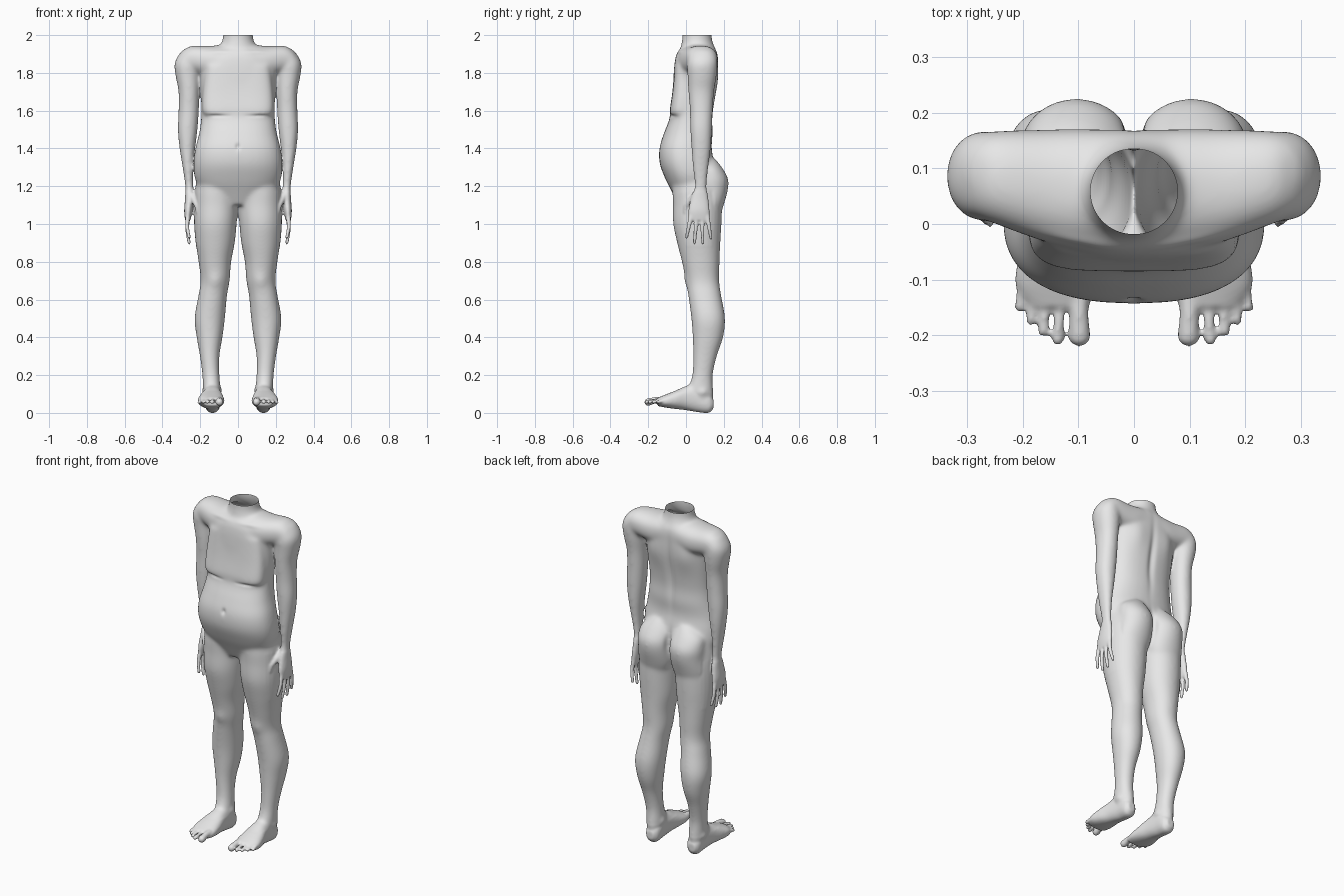
import bpy
import bmesh
import math
from mathutils import Matrix, Vector

default_cube = bpy.data.objects.get("Cube")
if default_cube:
    bpy.data.objects.remove(default_cube, do_unlink=True)

AXES = {"x": (0, 1, 2), "y": (1, 0, 2), "z": (2, 0, 1)}
clay = bmesh.new()


def catmull(a, b, c, d, t):
    """Smooth interpolation between b and c."""
    return b + 0.5 * t * (c - a + t * (2 * a - 5 * b + 4 * c - d + t * (3 * (b - c) + d - a)))


def refine(rings, steps=5):
    """Insert smooth in-between rings."""
    last = len(rings) - 1
    for i in range(last):
        near = [rings[max(0, min(last, i + k))] for k in (-1, 0, 1, 2)]
        for s in range(steps):
            yield [catmull(*values, s / steps) for values in zip(*near)]
    yield rings[last]


def loft(rings, axis="z", power=2.0, side=1, segments=32):
    """Closed skin over rings given as (position, low a, high a, low b, high b)."""
    along, first, second = AXES[axis]
    loops = []
    for pos, a0, a1, b0, b1 in refine(rings):
        loop = []
        for i in range(segments):
            angle = math.tau * i / segments
            c, s = math.cos(angle), math.sin(angle)
            co = Vector()
            co[along] = pos
            co[first] = (a0 + a1) / 2 + (a1 - a0) / 2 * math.copysign(abs(c) ** (2 / power), c)
            co[second] = (b0 + b1) / 2 + (b1 - b0) / 2 * math.copysign(abs(s) ** (2 / power), s)
            co.x *= side
            loop.append(clay.verts.new(co))
        loops.append(loop)
    for low, high in zip(loops, loops[1:]):
        for i in range(segments):
            j = (i + 1) % segments
            clay.faces.new((low[i], low[j], high[j], high[i]))
    clay.faces.new(loops[0])
    clay.faces.new(loops[-1])


def centred(rings):
    """Expand (z, half width, front, back) to full rings."""
    return [(z, -w, w, front, back) for z, w, front, back in rings]


def digit(joints, side):
    """Rounded finger or toe from a dense chain of balls (x, y, z, radius)."""
    for x, y, z, radius in refine(joints, steps=10):
        bmesh.ops.create_icosphere(clay, subdivisions=2, radius=radius,
                                   matrix=Matrix.Translation((x * side, y, z)))


# Torso with belly and pelvis
loft(centred([
    (1.94, .08, -.02, .15), (1.9, .16, -.05, .168), (1.84, .2, -.062, .17),
    (1.75, .2, -.068, .167), (1.62, .195, -.076, .147), (1.55, .196, -.09, .14),
    (1.48, .206, -.117, .142), (1.4, .226, -.141, .137), (1.32, .236, -.139, .15),
    (1.24, .228, -.11, .16), (1.17, .19, -.075, .15), (1.1, .08, -.04, .12)]), power=2.4)

# Flat chest plate
loft(centred([(1.84, .17, -.058, .1), (1.7, .187, -.072, .1),
              (1.6, .19, -.086, .1), (1.575, .178, -.082, .1)]), power=4)

# Neck
loft(centred([(2.05, .078, -.02, .135), (1.98, .081, -.02, .138),
              (1.94, .1, -.027, .15), (1.9, .13, -.03, .16)]))

# Shoulder yoke
half_yoke = [(.3, .02, .155, 1.81, 1.91), (.25, 0, .167, 1.8, 1.942),
             (.15, -.035, .17, 1.78, 1.942), (.06, -.045, .17, 1.79, 1.95)]
loft([(-r[0], *r[1:]) for r in half_yoke] + half_yoke[::-1], axis="x", power=2.3)

for side in (1, -1):
    # Leg
    loft([(1.3, .04, .2, -.04, .16), (1.2, 0, .225, -.07, .18), (1.1, 0, .232, -.069, .19),
          (1, .007, .232, -.068, .188), (.9, .017, .224, -.047, .182),
          (.8, .036, .209, -.022, .178), (.7, .044, .198, 0, .176),
          (.62, .058, .21, .012, .187), (.5, .069, .23, .028, .207),
          (.4, .082, .219, .035, .197), (.3, .098, .202, .038, .164),
          (.2, .098, .189, .033, .142), (.12, .092, .185, .012, .144),
          (.05, .1, .175, .03, .14)], side=side, power=2.1)
    # Buttock
    loft([(1.35, .05, .12, .1, .15), (1.3, .012, .19, .05, .19), (1.24, .002, .205, .04, .223),
          (1.18, .002, .205, .04, .222), (1.1, .008, .21, .05, .2),
          (1.04, .03, .2, .06, .18)], side=side)
    # Foot
    loft([(.146, .115, .158, .025, .07), (.12, .095, .175, 0, .11), (.06, .09, .18, .004, .15),
          (0, .084, .19, .014, .142), (-.06, .075, .207, .021, .116),
          (-.11, .072, .213, .028, .096), (-.15, .08, .19, .036, .08)],
         axis="y", side=side, power=2.3)
    # Toes
    for base, tip, end, radius in ((.1, .098, -.2, .021), (.132, .137, -.208, .0115),
                                   (.156, .163, -.193, .0105), (.178, .185, -.173, .01),
                                   (.199, .206, -.15, .01)):
        root = end + .075
        digit([(base, root, .066, radius),
               ((base + tip) / 2, (root + end) / 2, .066, radius * .85),
               (tip, end, .057, radius)], side)
    # Arm and palm
    loft([(1.92, .23, .295, .05, .14), (1.88, .21, .324, .015, .163), (1.84, .2, .337, .005, .167),
          (1.78, .2, .33, .008, .162), (1.7, .204, .315, .012, .149), (1.6, .207, .315, .02, .142),
          (1.5, .214, .319, .022, .138), (1.4, .226, .31, .028, .132), (1.3, .236, .294, .035, .12),
          (1.2, .236, .28, .045, .11), (1.14, .236, .28, .027, .118),
          (1.07, .242, .285, .012, .125), (1.02, .252, .28, .014, .125)],
         side=side, power=2.1)
    # Fingers and thumb
    for root, tip, end in ((.026, .003, .93), (.056, .045, .9), (.085, .089, .9), (.113, .132, .925)):
        digit([(.266, root, 1.04, .0135), (.269, (root + tip) / 2, (1.04 + end) / 2, .0115),
               (.259, tip, end, .0095)], side)
    digit([(.245, .05, 1.15, .02), (.218, .006, 1.1, .016), (.211, -.003, 1.062, .012)], side)

bmesh.ops.recalc_face_normals(clay, faces=clay.faces[:])
mesh = bpy.data.meshes.new("body_parts")
clay.to_mesh(mesh)
clay.free()
body = bpy.data.objects.new("body", mesh)
bpy.context.collection.objects.link(body)

# Fuse all parts into one skin
fuse = body.modifiers.new("fuse", "REMESH")
fuse.mode = "VOXEL"
fuse.voxel_size = 0.0055
depsgraph = bpy.context.evaluated_depsgraph_get()
skin_mesh = bpy.data.meshes.new_from_object(body.evaluated_get(depsgraph))
body.modifiers.clear()
body.data = skin_mesh

skin = bmesh.new()
skin.from_mesh(skin_mesh)


def is_fine(co):
    """Hands and feet keep their small forms."""
    return co.z < 0.11 or (co.z < 1.17 and abs(co.x) > 0.2 and co.z > 0.88)


def relax(verts, times):
    """Soften the joins between parts."""
    for _ in range(times):
        bmesh.ops.smooth_vert(skin, verts=verts, factor=0.5,
                              use_axis_x=True, use_axis_y=True, use_axis_z=True)


relax([v for v in skin.verts if not is_fine(v.co)], 28)
relax(skin.verts[:], 3)

# Soft dents and bulges: centre, reach, push along the surface
FORMS = (
    ((0, -.14, 1.41), (.012, .03, .016), -.009),    # navel
    ((0, .15, 1.65), (.02, .05, .18), -.011),       # spine groove
    ((0, .18, 1.23), (.014, .06, .07), -.014),      # cleft
    ((.1, .16, 1.76), (.05, .05, .08), .007),       # shoulder blade
    ((.12, 0, .7), (.035, .04, .04), .007),         # kneecap
    ((.1, -.04, 1.91), (.06, .04, .011), .004),     # collarbone
    ((.11, -.08, 1.572), (.05, .03, .008), -.006),  # chest fold
    ((.185, .09, .11), (.02, .025, .02), .006),     # outer ankle
    ((.09, .08, .12), (.02, .025, .02), .006),      # inner ankle
)
skin.normal_update()
for v in skin.verts:
    push = 0
    for centre, reach, depth in FORMS:
        offset = Vector((abs(v.co.x), v.co.y, v.co.z)) - Vector(centre)
        spread = sum((o / r) ** 2 for o, r in zip(offset, reach))
        if spread < 6:
            push += depth * math.exp(-spread)
    v.co += v.normal * push

# Stand on the floor and open the neck
lowest = min(v.co.z for v in skin.verts)
bmesh.ops.translate(skin, verts=skin.verts[:], vec=(0, 0, -lowest))
bmesh.ops.bisect_plane(skin, geom=skin.verts[:] + skin.edges[:] + skin.faces[:],
                       plane_co=(0, 0, 2), plane_no=(0, 0, 1), clear_outer=True)
skin.to_mesh(skin_mesh)
skin.free()
skin_mesh.shade_smooth()

# Plain grey skin
grey = bpy.data.materials.new("light grey")
grey.use_nodes = True
colour = (0.8, 0.8, 0.8, 1)
grey.diffuse_color = colour
grey.node_tree.nodes["Principled BSDF"].inputs["Base Color"].default_value = colour
skin_mesh.materials.clear()
skin_mesh.materials.append(grey)
